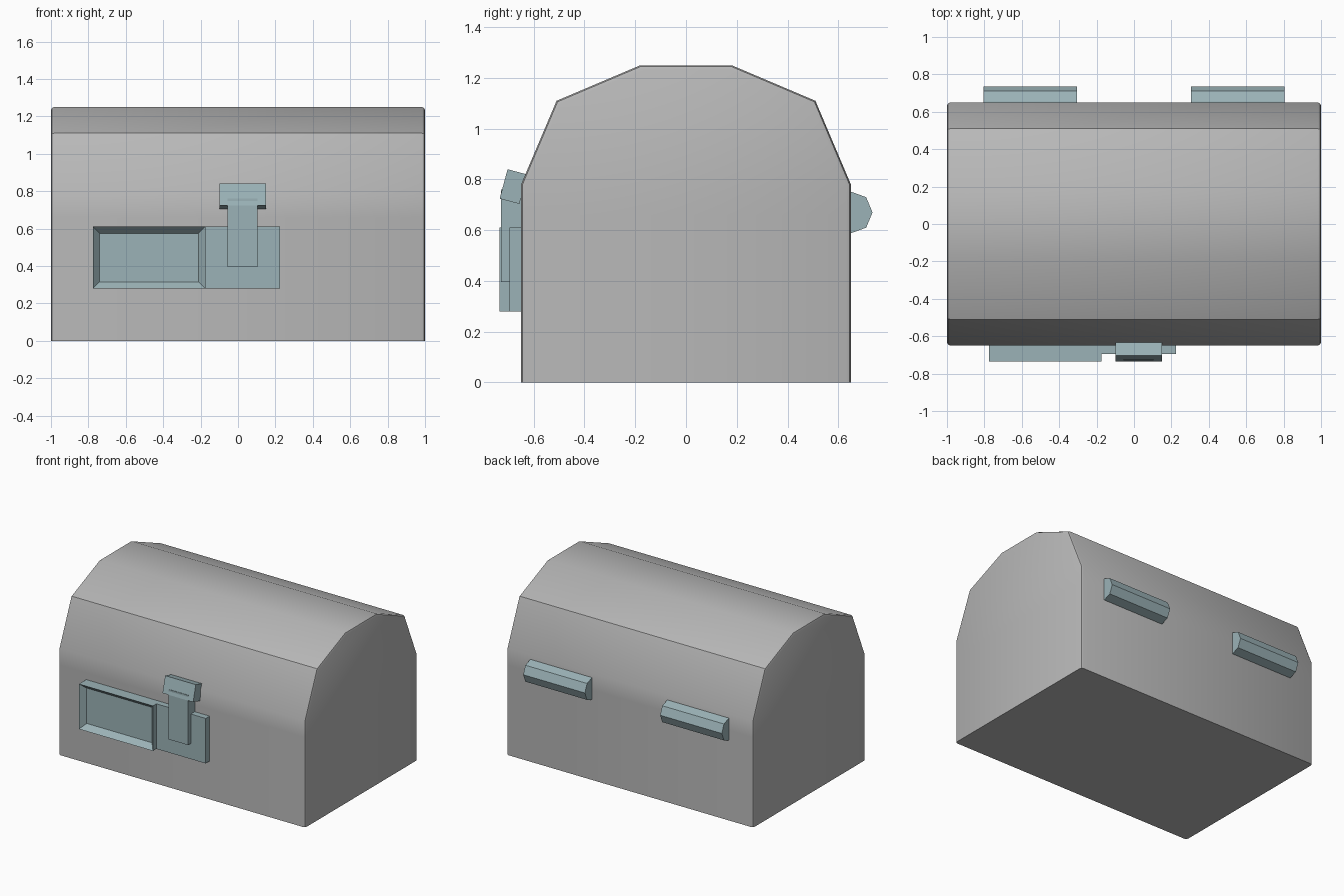
import bpy, bmesh, math
from mathutils import Matrix

old = bpy.data.objects.get("Cube")
if old:
    bpy.data.objects.remove(old, do_unlink=True)


def material(name, rgb):
    m = bpy.data.materials.new(name)
    m.use_nodes = True
    m.diffuse_color = (*rgb, 1)
    m.node_tree.nodes["Principled BSDF"].inputs["Base Color"].default_value = (*rgb, 1)
    return m


GREY = material("chest grey", (0.48, 0.48, 0.48))
METAL = material("blue grey metal", (0.33, 0.45, 0.475))


def finish(bm, name, mat):
    bmesh.ops.recalc_face_normals(bm, faces=bm.faces)
    mesh = bpy.data.meshes.new(name)
    bm.to_mesh(mesh)
    bm.free()
    mesh.materials.append(mat)
    obj = bpy.data.objects.new(name, mesh)
    bpy.context.collection.objects.link(obj)
    return obj


def prism(profile, x0, x1):
    """Extrude a (y, z) outline along x."""
    bm = bmesh.new()
    face = bm.faces.new([bm.verts.new((x0, y, z)) for y, z in profile])
    new = bmesh.ops.extrude_face_region(bm, geom=[face])["geom"]
    verts = [v for v in new if isinstance(v, bmesh.types.BMVert)]
    bmesh.ops.translate(bm, verts=verts, vec=(x1 - x0, 0, 0))
    return bm


def box(name, x, y, z, mat):
    outline = [(y[0], z[0]), (y[1], z[0]), (y[1], z[1]), (y[0], z[1])]
    return finish(prism(outline, *x), name, mat)


def chest_half(name, profile, flat_z):
    """Prism with rounded end rims, left square along the flat_z edges."""
    bm = prism(profile, -1, 1)
    rims = [e for e in bm.edges
            if abs(e.verts[0].co.x - e.verts[1].co.x) < 0.001
            and not any(all(abs(v.co.z - z) < 0.001 for v in e.verts) for z in flat_z)]
    bmesh.ops.bevel(bm, geom=rims, offset=0.018, segments=2, profile=0.5, affect='EDGES')
    obj = finish(bm, name, GREY)
    bpy.ops.object.select_all(action='DESELECT')
    obj.select_set(True)
    bpy.context.view_layer.objects.active = obj
    bpy.ops.object.shade_smooth_by_angle(angle=math.radians(32))


# Chest base and arched lid, meeting at the seam
SEAM, D = 0.66, 0.65
chest_half("chest_base", [(-D, 0), (D, 0), (D, SEAM), (-D, SEAM)], (0, SEAM))
arch = [(D, SEAM), (D, 0.78), (0.51, 1.11), (0.18, 1.25)]
chest_half("chest_lid", arch + [(-y, z) for y, z in reversed(arch)], (SEAM,))

# Back hinges
barrel = [(0.64, 0.75), (0.655, 0.75), (0.71, 0.73), (0.735, 0.67),
          (0.71, 0.61), (0.655, 0.59), (0.64, 0.59)]
for side, x in (("right", -0.805), ("left", 0.305)):
    finish(prism(barrel, x, x + 0.5), side + "_hinge", METAL)

# Front plate with a recessed panel
bm = prism([(-0.735, 0.28), (-0.64, 0.28), (-0.64, 0.61), (-0.735, 0.61)], -0.775, -0.175)
bmesh.ops.recalc_face_normals(bm, faces=bm.faces)
front = [f for f in bm.faces if f.normal.y < -0.9]
bmesh.ops.inset_region(bm, faces=front, thickness=0.05)
bmesh.ops.translate(bm, verts=front[0].verts, vec=(0, 0.04, 0))
finish(bm, "recessed_plate", METAL)

# Latch plate, hasp bar and tilted hasp cap
box("latch_plate", (-0.175, 0.225), (-0.695, -0.64), (0.28, 0.61), METAL)
box("hasp_bar", (-0.055, 0.105), (-0.728, -0.64), (0.395, 0.76), METAL)
cap = box("hasp_cap", (-0.098, 0.15), (-0.04, 0.04), (-0.06, 0.06), METAL)
cap.data.transform(Matrix.Translation((0, -0.68, 0.772)) @ Matrix.Rotation(math.radians(-15), 4, 'X'))
